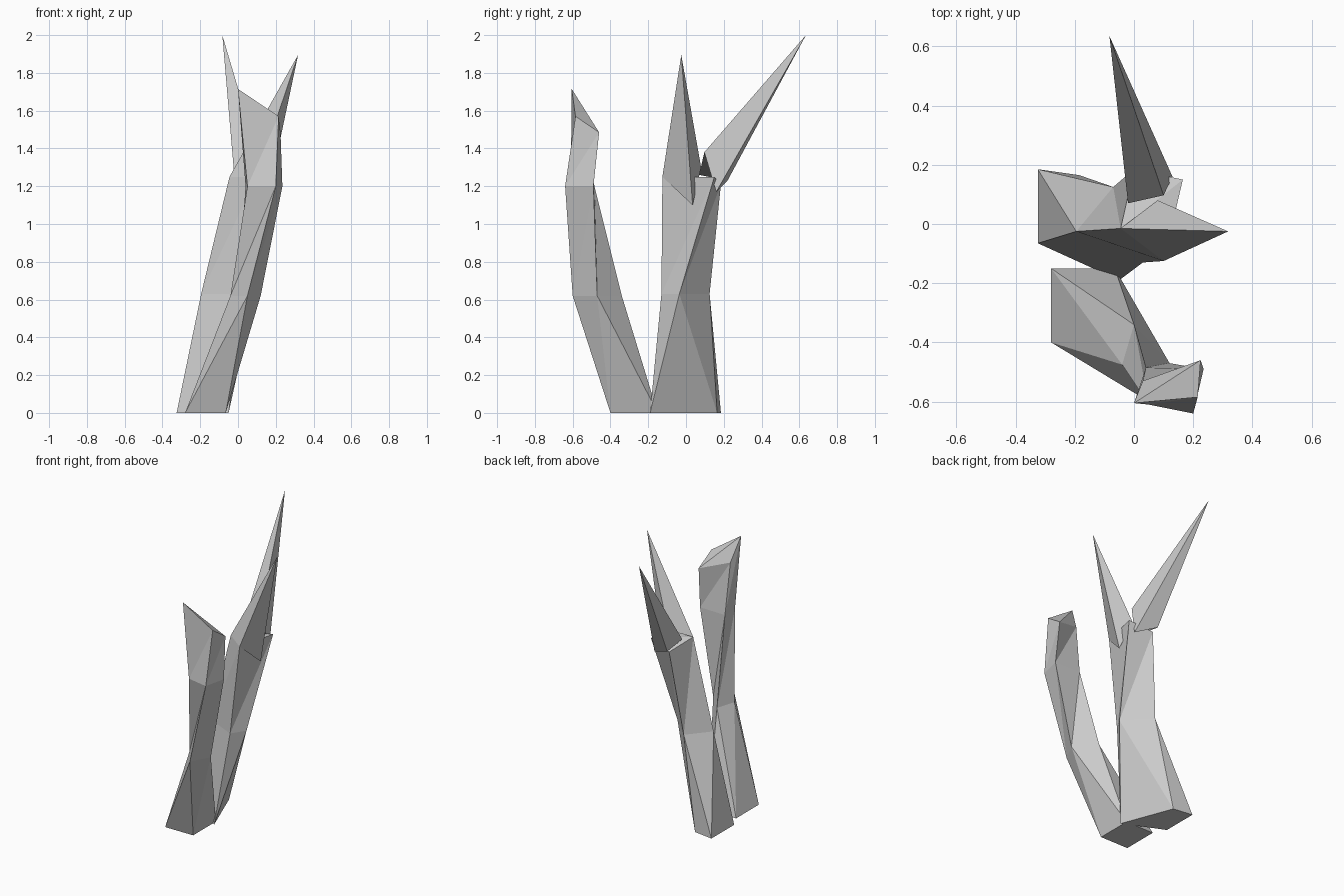
import bpy
import bmesh

if "Cube" in bpy.data.objects:
    bpy.data.objects.remove(bpy.data.objects["Cube"])


def loft(name, rings, tip=None):
    """Skin four-sided rings (left, front, right, back) bottom to top; end in a tip or a cap."""
    bm = bmesh.new()
    loops = [[bm.verts.new(p) for p in ring] for ring in rings]
    bm.faces.new(loops[0][::-1])
    for low, high in zip(loops, loops[1:]):
        for i in range(4):
            j = (i + 1) % 4
            bm.faces.new((low[i], low[j], high[j]))
            bm.faces.new((low[i], high[j], high[i]))
    top = loops[-1]
    if tip:
        point = bm.verts.new(tip)
        for i in range(4):
            bm.faces.new((top[i], top[(i + 1) % 4], point))
    else:
        bm.faces.new((top[0], top[1], top[2]))
        bm.faces.new((top[0], top[2], top[3]))
    bmesh.ops.recalc_face_normals(bm, faces=bm.faces)
    mesh = bpy.data.meshes.new(name)
    bm.to_mesh(mesh)
    bm.free()
    obj = bpy.data.objects.new(name, mesh)
    bpy.context.collection.objects.link(obj)
    return obj


def ring(z, *xy):
    return [(x, y, z) for x, y in xy]


# Front trunk, bending outward and broken off at a slant
loft("front_trunk", [
    ring(0, (-0.28, -0.40), (-0.065, -0.40), (-0.065, -0.15), (-0.28, -0.15)),
    ring(0.62, (-0.04, -0.475), (0.05, -0.60), (0.12, -0.47), (0.0, -0.34)),
    ring(1.2, (0.05, -0.61), (0.20, -0.64), (0.235, -0.49), (0.04, -0.485)),
    [(0.0, -0.605, 1.715), (0.215, -0.585, 1.57), (0.225, -0.46, 1.485), (0.03, -0.53, 1.55)],
])

# Rear trunk, carrying the two spikes
loft("rear_trunk", [
    ring(0, (-0.325, -0.065), (-0.05, -0.19), (-0.185, 0.165), (-0.325, 0.185)),
    ring(0.63, (-0.195, -0.025), (0.03, -0.13), (0.09, -0.035), (-0.07, 0.125)),
    [(-0.045, -0.015, 1.25), (0.10, -0.125, 1.25), (0.165, 0.15, 1.25), (0.0, 0.185, 1.21)],
])

# Pointed branches
loft("right_spike", [
    [(-0.045, -0.015, 1.25), (0.10, -0.125, 1.25), (0.15, 0.035, 1.10), (0.08, 0.08, 1.30)],
], tip=(0.318, -0.025, 1.895))

loft("back_spike", [
    [(-0.02, 0.07, 1.26), (0.10, 0.097, 1.38), (0.13, 0.16, 1.17), (-0.01, 0.22, 1.23)],
], tip=(-0.083, 0.635, 2.0))
